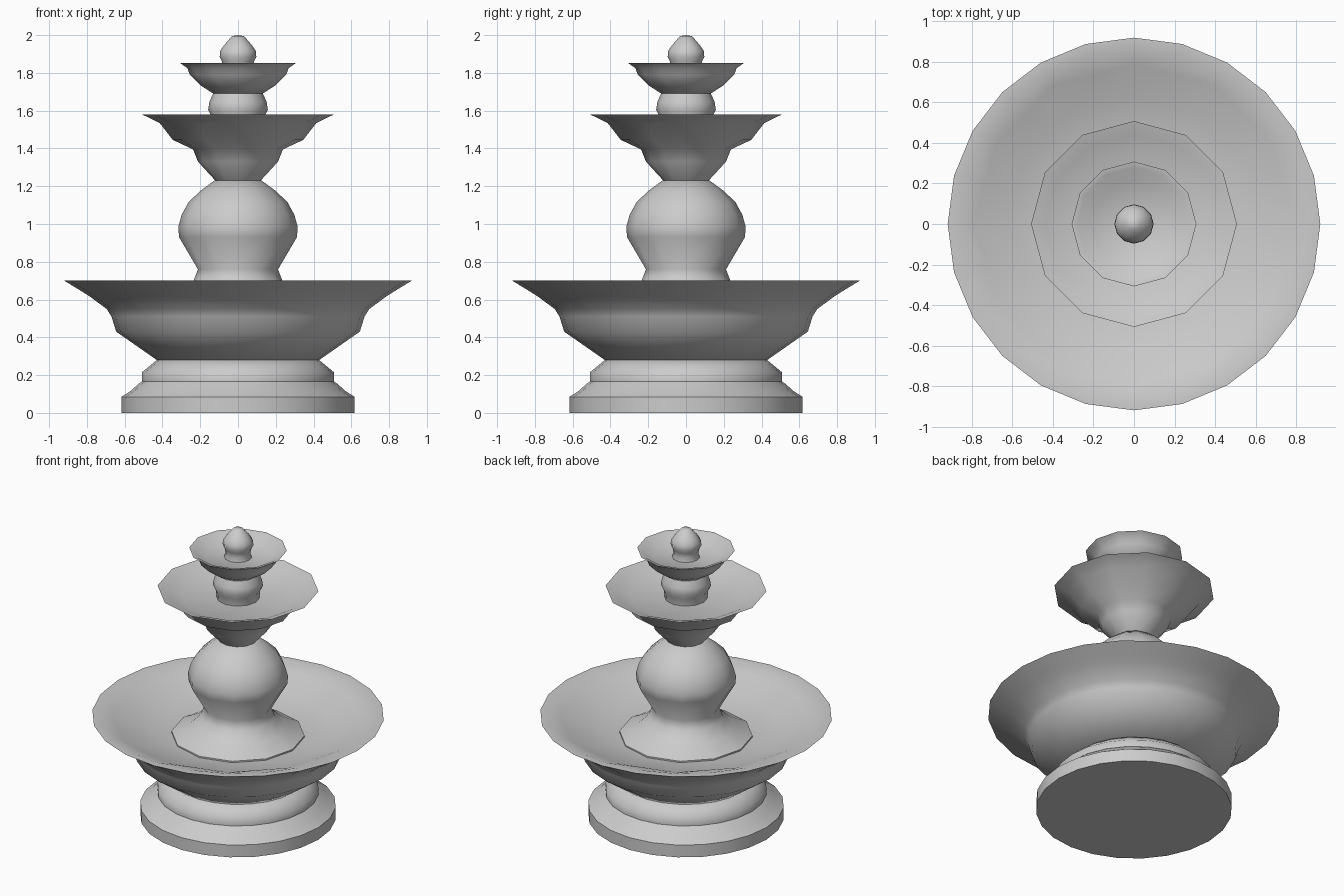
import bpy, bmesh, math


def lathe(name, profile, n=12, angle=50):
    """Revolve (radius, z[, coarse]) points; coarse rings in a 2n mesh look n/2-sided."""
    bm = bmesh.new()
    rings = []
    for p in profile:
        r, z = p[0], p[1]
        if r == 0:
            rings.append([bm.verts.new((0, 0, z))])
            continue
        ring = []
        for i in range(n):
            a = 2 * math.pi * i / n
            k = math.cos(2 * math.pi / n) if len(p) > 2 and i % 2 else 1
            ring.append(bm.verts.new((r * k * math.cos(a), r * k * math.sin(a), z)))
        rings.append(ring)
    for a, b in zip(rings, rings[1:]):
        for i in range(n):
            j = (i + 1) % n
            if len(a) == 1:
                bm.faces.new((a[0], b[j], b[i]))
            elif len(b) == 1:
                bm.faces.new((a[i], a[j], b[0]))
            else:
                bm.faces.new((a[i], a[j], b[j], b[i]))
    bmesh.ops.recalc_face_normals(bm, faces=bm.faces)
    me = bpy.data.meshes.new(name)
    bm.to_mesh(me)
    bm.free()
    ob = bpy.data.objects.new(name, me)
    bpy.context.collection.objects.link(ob)
    bpy.ops.object.select_all(action='DESELECT')
    ob.select_set(True)
    bpy.context.view_layer.objects.active = ob
    bpy.ops.object.shade_smooth_by_angle(angle=math.radians(angle))
    return ob


# stepped plinth
lathe("plinth", [(0, 0), (0.617, 0), (0.617, 0.085), (0.57, 0.115), (0.525, 0.155),
                 (0.508, 0.167), (0.508, 0.215), (0.43, 0.28), (0, 0.28)], 24)

# large basin, with a coarser twelve-sided pool inside the rim
lathe("lower_basin", [(0, 0.28), (0.43, 0.28), (0.645, 0.43), (0.67, 0.51), (0.695, 0.55),
                      (0.79, 0.62), (0.83, 0.645), (0.92, 0.70),
                      (0.87, 0.70), (0.79, 0.67, 1), (0.62, 0.60, 1), (0.42, 0.565, 1),
                      (0, 0.55)], 24)

# flared foot and bulbous main column
lathe("main_column", [(0, 0.55), (0.42, 0.565), (0.42, 0.575), (0.30, 0.635), (0.235, 0.70), (0.212, 0.76),
                      (0.312, 0.93), (0.316, 0.985), (0.298, 1.05), (0.262, 1.115),
                      (0.20, 1.175), (0.125, 1.23), (0, 1.23)], angle=60)

# middle basin
lathe("middle_basin", [(0, 1.23), (0.12, 1.23), (0.212, 1.33), (0.238, 1.395), (0.345, 1.445),
                       (0.415, 1.535), (0.508, 1.58), (0.44, 1.56), (0.35, 1.52), (0, 1.52)], angle=45)

# small upper column
lathe("upper_column", [(0, 1.51), (0.135, 1.51), (0.14, 1.57), (0.158, 1.605), (0.152, 1.645),
                       (0.13, 1.695), (0, 1.695)])

# top basin
lathe("top_basin", [(0, 1.69), (0.13, 1.69), (0.20, 1.735), (0.255, 1.79), (0.268, 1.825),
                    (0.308, 1.853), (0.28, 1.848), (0.212, 1.80), (0, 1.80)], angle=45)

# finial
lathe("finial", [(0, 1.79), (0.09, 1.79), (0.078, 1.83), (0.085, 1.86), (0.097, 1.885), (0.095, 1.915),
                 (0.075, 1.945), (0.032, 1.995), (0, 2.0)])
